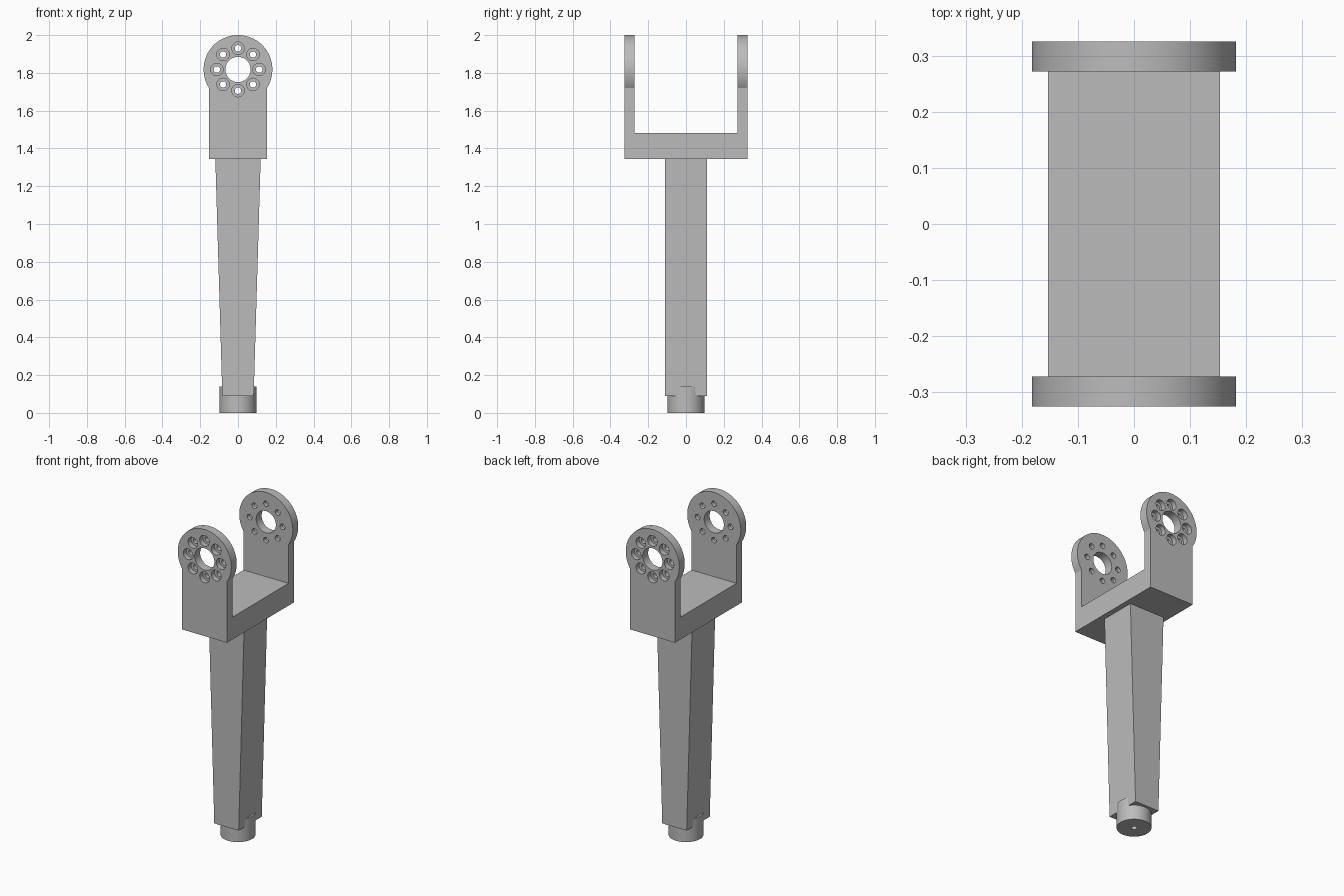
import bpy, bmesh, math
from mathutils import Matrix, Vector

cube = bpy.data.objects.get("Cube")
if cube:
    bpy.data.objects.remove(cube, do_unlink=True)

grey = bpy.data.materials.new("mid grey")
grey.use_nodes = True
grey.diffuse_color = (0.5, 0.5, 0.5, 1)
grey.node_tree.nodes["Principled BSDF"].inputs["Base Color"].default_value = (0.5, 0.5, 0.5, 1)


def make_object(name, bm):
    bmesh.ops.recalc_face_normals(bm, faces=bm.faces)
    mesh = bpy.data.meshes.new(name)
    bm.to_mesh(mesh)
    bm.free()
    mesh.materials.append(grey)
    obj = bpy.data.objects.new(name, mesh)
    bpy.context.collection.objects.link(obj)
    return obj


def add_cylinder(bm, radius, length, centre, along_y=False, sides=32):
    turn = Matrix.Rotation(math.pi / 2, 4, "X") if along_y else Matrix()
    bmesh.ops.create_cone(bm, cap_ends=True, segments=sides, radius1=radius, radius2=radius,
                          depth=length, matrix=Matrix.Translation(centre) @ turn)


def select_only(obj):
    bpy.ops.object.select_all(action="DESELECT")
    obj.select_set(True)
    bpy.context.view_layer.objects.active = obj


def cut(obj, bm):
    cutter = make_object("cutter", bm)
    cutter.hide_render = True
    select_only(obj)
    mod = obj.modifiers.new("cut", "BOOLEAN")
    mod.operation = "DIFFERENCE"
    mod.solver = "EXACT"
    mod.object = cutter
    bpy.ops.object.modifier_apply(modifier=mod.name)
    bpy.data.objects.remove(cutter, do_unlink=True)


def smooth(obj):
    select_only(obj)
    bpy.ops.object.shade_smooth_by_angle(angle=math.radians(30))


# Yoke: rounded front outline, extruded from front to back
EYE_Z, EYE_R, HALF_W, HALF_D = 1.818, 0.182, 0.153, 0.325
BASE_Z, FLOOR_Z, CHEEK_IN = 1.345, 1.482, 0.272
start = -math.acos(HALF_W / EYE_R)
steps = 64
outline = [(-HALF_W, BASE_Z), (HALF_W, BASE_Z)]
for i in range(steps + 1):
    a = start + (math.pi - 2 * start) * i / steps
    outline.append((EYE_R * math.cos(a), EYE_Z + EYE_R * math.sin(a)))
bm = bmesh.new()
face = bm.faces.new([bm.verts.new((x, -HALF_D, z)) for x, z in outline])
sweep = bmesh.ops.extrude_face_region(bm, geom=[face])
bmesh.ops.translate(bm, vec=(0, 2 * HALF_D, 0),
                    verts=[v for v in sweep["geom"] if isinstance(v, bmesh.types.BMVert)])
yoke = make_object("yoke", bm)

# Gap between the two cheeks
bm = bmesh.new()
bmesh.ops.create_cube(bm, size=1, matrix=Matrix.Translation((0, 0, FLOOR_Z + 0.5))
                      @ Matrix.Diagonal((1, 2 * CHEEK_IN, 1, 1)))
cut(yoke, bm)

# Pivot hole and ring of bolt holes through both cheeks
bolts = [Vector((0.112 * math.cos(k * math.pi / 4), 0, EYE_Z + 0.112 * math.sin(k * math.pi / 4)))
         for k in range(8)]
bm = bmesh.new()
add_cylinder(bm, 0.067, 1, (0, 0, EYE_Z), True, 48)
for p in bolts:
    add_cylinder(bm, 0.017, 1, p, True, 24)
cut(yoke, bm)

# Counterbores on the outer faces
bm = bmesh.new()
for p in bolts:
    for side in (-1, 1):
        add_cylinder(bm, 0.033, 0.06, p + Vector((0, side * HALF_D, 0)), True)
cut(yoke, bm)
smooth(yoke)

# Tapered shaft
bm = bmesh.new()
bmesh.ops.create_cube(bm, size=2)
for v in bm.verts:
    top = v.co.z > 0
    v.co = (v.co.x * (0.12 if top else 0.083), v.co.y * 0.112, BASE_Z if top else 0.09)
make_object("shaft", bm)

# Foot peg with a blind hole underneath
bm = bmesh.new()
add_cylinder(bm, 0.097, 0.14, (0, 0, 0.07), sides=64)
peg = make_object("foot_peg", bm)
bm = bmesh.new()
add_cylinder(bm, 0.016, 0.12, (0, 0, 0), sides=24)
cut(peg, bm)
smooth(peg)
